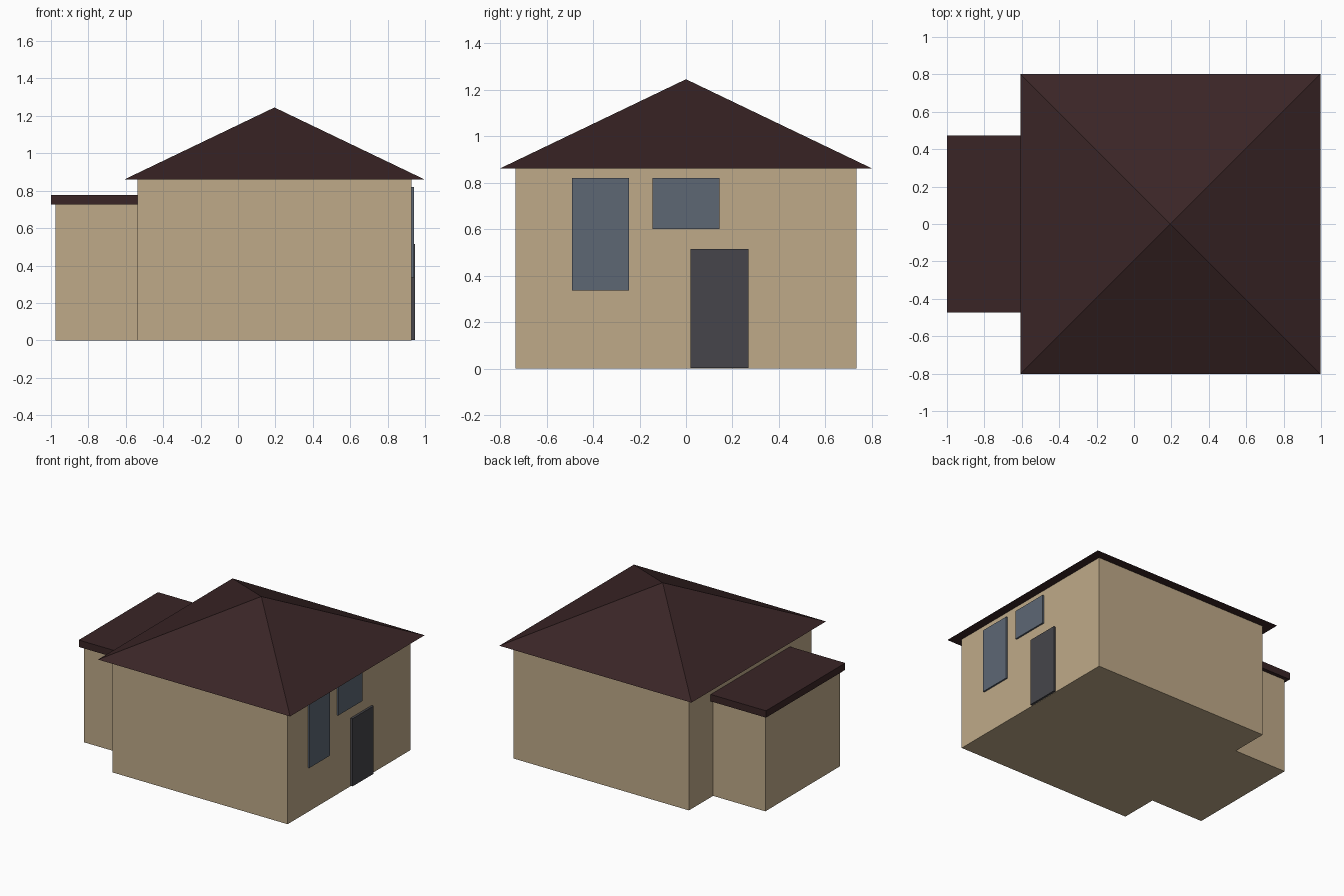
import bpy
import bmesh

if "Cube" in bpy.data.objects:
    bpy.data.objects.remove(bpy.data.objects["Cube"])


def material(name, rgb):
    m = bpy.data.materials.new(name)
    m.diffuse_color = (*rgb, 1.0)
    m.use_nodes = True
    m.node_tree.nodes["Principled BSDF"].inputs["Base Color"].default_value = m.diffuse_color
    return m


WALL = material("tan_wall", (0.52, 0.40, 0.25))
ROOF = material("dark_brown_roof", (0.042, 0.0185, 0.0194))
GLASS = material("blue_grey_glass", (0.11, 0.136, 0.175))
DOOR = material("charcoal_door", (0.061, 0.060, 0.069))


def finish(name, bm, mat):
    bmesh.ops.recalc_face_normals(bm, faces=bm.faces)
    mesh = bpy.data.meshes.new(name)
    bm.to_mesh(mesh)
    bm.free()
    mesh.materials.append(mat)
    ob = bpy.data.objects.new(name, mesh)
    bpy.context.collection.objects.link(ob)
    return ob


def box(name, xs, ys, zs, mat):
    """Box spanning the given (min, max) ranges."""
    bm = bmesh.new()
    bmesh.ops.create_cube(bm, size=1)
    for v in bm.verts:
        v.co = [r[0] if c < 0 else r[1] for c, r in zip(v.co, (xs, ys, zs))]
    return finish(name, bm, mat)


def pyramid(name, cx, half, z0, z1, mat):
    """Square pyramid with a closed base."""
    bm = bmesh.new()
    base = [bm.verts.new((cx + sx * half, sy * half, z0))
            for sx, sy in ((-1, -1), (1, -1), (1, 1), (-1, 1))]
    apex = bm.verts.new((cx, 0, z1))
    bm.faces.new(base)
    for i in range(4):
        bm.faces.new((base[i], base[(i + 1) % 4], apex))
    return finish(name, bm, mat)


# main house and hipped roof
CX, HALF = 0.195, 0.733
FRONT = CX + HALF
box("main_walls", (CX - HALF, FRONT), (-HALF, HALF), (0, 0.86), WALL)
pyramid("main_roof", CX, 0.803, 0.86, 1.245, ROOF)

# side annex with flat roof slab
box("annex_walls", (-0.975, CX - HALF), (-0.445, 0.445), (0, 0.725), WALL)
box("annex_roof", (-1.0, CX - HALF), (-0.473, 0.473), (0.725, 0.777), ROOF)

# windows and door on the +x wall
box("tall_window", (FRONT, 0.94), (-0.49, -0.245), (0.335, 0.82), GLASS)
box("wide_window", (FRONT, 0.94), (-0.145, 0.145), (0.60, 0.82), GLASS)
box("door", (FRONT, 0.945), (0.02, 0.27), (0.003, 0.515), DOOR)
